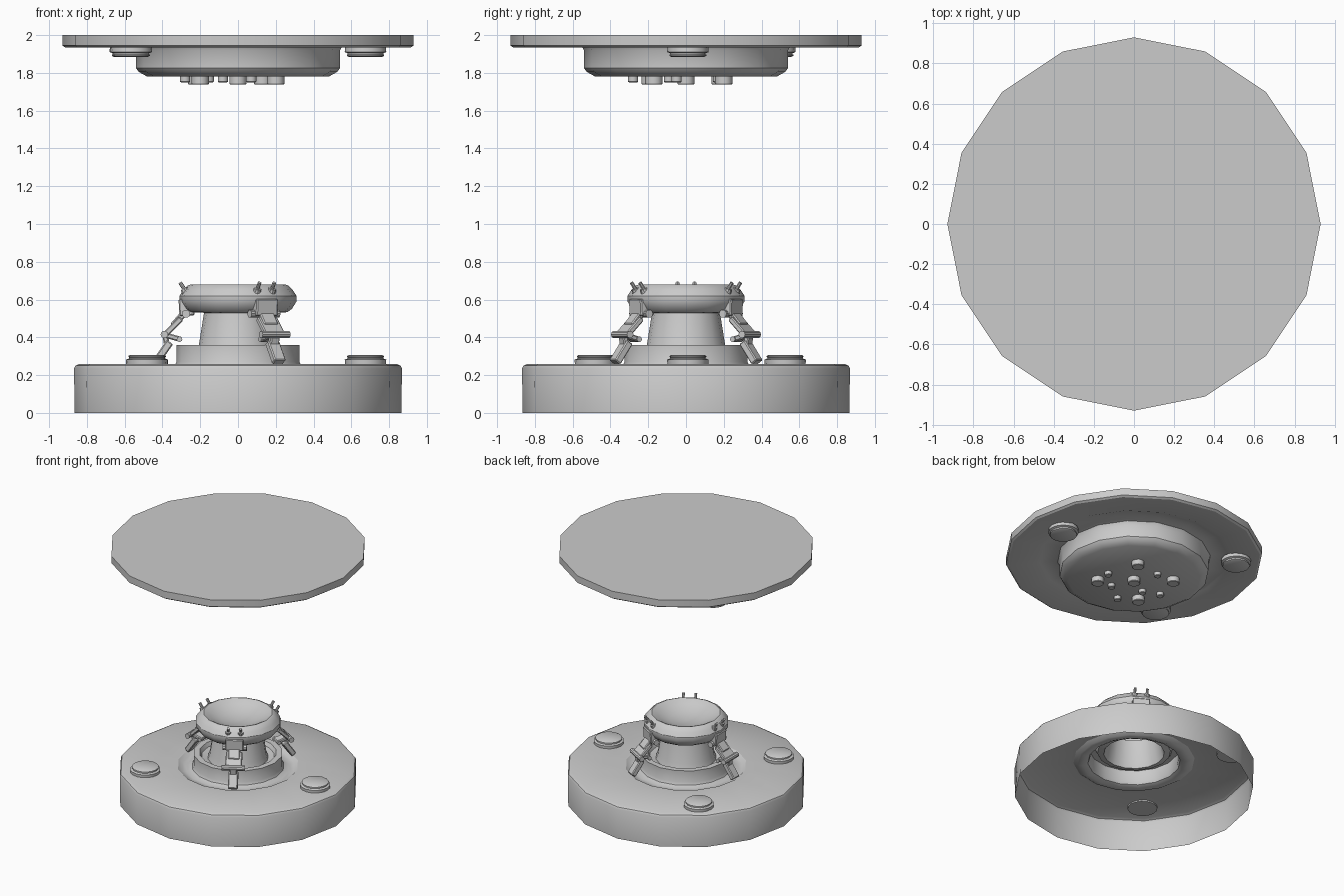
import bpy, bmesh
from math import cos, sin, pi, radians
from mathutils import Vector, Matrix

if "Cube" in bpy.data.objects:
    bpy.data.objects.remove(bpy.data.objects["Cube"])


def finish(name, bm, recalc=True):
    if recalc:
        bmesh.ops.recalc_face_normals(bm, faces=bm.faces[:])
    me = bpy.data.meshes.new(name)
    bm.to_mesh(me)
    bm.free()
    ob = bpy.data.objects.new(name, me)
    bpy.context.collection.objects.link(ob)
    bpy.ops.object.select_all(action='DESELECT')
    ob.select_set(True)
    bpy.context.view_layer.objects.active = ob
    bpy.ops.object.shade_smooth_by_angle(angle=radians(32))
    return ob


def lathe(name, profile, at=(0, 0), n=16):
    """Revolve (radius, z) points; radius 0 closes to a point."""
    bm = bmesh.new()
    rings = []
    for r, z in profile:
        if r == 0:
            rings.append([bm.verts.new((at[0], at[1], z))] * n)
        else:
            rings.append([bm.verts.new((at[0] + r * cos(2 * pi * i / n),
                                        at[1] + r * sin(2 * pi * i / n), z)) for i in range(n)])
    for a, b in zip(rings, rings[1:]):
        for i in range(n):
            j = (i + 1) % n
            vs = list(dict.fromkeys([a[i], a[j], b[j], b[i]]))
            bm.faces.new(vs)
    return finish(name, bm)


def align(a, b):
    """Matrix putting local z along a->b, local y staying lateral."""
    a, b = Vector(a), Vector(b)
    z = (b - a).normalized()
    y = Vector((0, 1, 0)) if abs(z.y) < 0.9 else Vector((1, 0, 0))
    x = y.cross(z).normalized()
    y = z.cross(x)
    m = Matrix((x, y, z)).transposed().to_4x4()
    return Matrix.Translation((a + b) / 2) @ m, (b - a).length


def beam(bm, a, b, width, thick):
    m, length = align(a, b)
    g = bmesh.ops.create_cube(bm, size=1, matrix=m @ Matrix.Diagonal((thick, width, length, 1)))
    edges = list({e for v in g['verts'] for e in v.link_edges})
    bmesh.ops.bevel(bm, geom=edges, offset=0.006, segments=1, affect='EDGES')


def rod(bm, a, b, r, n=10, r2=None):
    m, length = align(a, b)
    bmesh.ops.create_cone(bm, cap_ends=True, segments=n, radius1=r,
                          radius2=r if r2 is None else r2, depth=length, matrix=m)


# Open-bottomed round base with recess and collar
lathe('base_shell', [(.865, 0), (.868, .235), (.86, .25), (.84, .26), (.44, .26),
                     (.41, .24), (.37, .235), (.335, .25), (.325, .27), (.325, .36),
                     (.28, .36), (.265, .33), (.22, .32)])

# Tapered neck and dished projector head
lathe('neck', [(.22, .32), (.207, .36), (.18, .53)])
lathe('projector_head', [(.18, .53), (.26, .533), (.285, .55), (.31, .59), (.31, .62),
                         (.29, .65), (.265, .675), (.25, .68), (.235, .675), (.2, .655),
                         (.12, .625), (0, .61)])

# Round pads on the base
for i, p in enumerate([(.675, .01), (-.483, -.48), (-.48, .525)]):
    lathe(f'base_pad_{i}', [(0, .25), (.108, .25), (.11, .282), (.094, .288), (.094, .294),
                            (.098, .296), (.098, .301), (.088, .307), (0, .307)], p)

# Ceiling plate with hanging bowl
lathe('ceiling_plate', [(0, 2), (.93, 2), (.93, 1.945), (.915, 1.935), (.72, 1.935),
                        (.68, 1.95), (.6, 1.955), (.555, 1.945), (.54, 1.92), (.54, 1.825),
                        (.525, 1.805), (.48, 1.78), (0, 1.78)])

# Round pads under the plate
for i, p in enumerate([(.675, .01), (-.57, .47), (-.565, -.43)]):
    lathe(f'ceiling_pad_{i}', [(0, 1.94), (.108, 1.94), (.11, 1.91), (.094, 1.904), (.094, 1.898),
                               (.098, 1.896), (.098, 1.89), (.088, 1.885), (0, 1.885)], p)

# Studs below the bowl
large = [(0, 0), (.13, .2), (.2, -.17), (-.22, .18), (-.2, -.19)]
small = [(.2, -.05), (-.08, .17), (.07, -.17), (-.155, -.09), (-.28, -.04), (-.08, -.28)]
for pts, r, low, label in ((large, .046, 1.738, 'large'), (small, .027, 1.75, 'small')):
    for i, p in enumerate(pts):
        lathe(f'{label}_stud_{i}', [(0, 1.785), (r, 1.785), (r, low + .004),
                                    (r - .005, low), (0, low)], p, 12)

# Three jointed support arms
for i, ang in enumerate((-60, 60, 180)):
    bm = bmesh.new()
    beam(bm, (.275, 0, .605), (.27, 0, .515), .13, .08)        # bracket on the head
    rod(bm, (.275, -.088, .525), (.275, .088, .525), .022)     # shoulder pin
    beam(bm, (.275, 0, .54), (.345, 0, .46), .085, .035)       # upper arm
    beam(bm, (.3, 0, .5), (.385, 0, .415), .12, .03)           # upper arm cover
    rod(bm, (.39, -.085, .415), (.39, .085, .415), .02)        # knee pin
    beam(bm, (.395, 0, .415), (.3, 0, .388), .07, .028)        # knee link
    rod(bm, (.31, -.045, .39), (.31, .045, .39), .015)         # inner pin
    beam(bm, (.385, 0, .41), (.375, 0, .35), .055, .03)        # shin
    beam(bm, (.36, 0, .375), (.435, 0, .268), .07, .04)        # foot
    for t in (-.045, .045):                                    # top pegs
        rod(bm, (.27, t, .625), (.286, t, .658), .025, r2=.02)
        rod(bm, (.28, t, .65), (.307, t, .69), .01, 8)
    bmesh.ops.rotate(bm, verts=bm.verts[:], cent=(0, 0, 0),
                     matrix=Matrix.Rotation(radians(ang), 3, 'Z'))
    finish(f'support_arm_{i}', bm)
